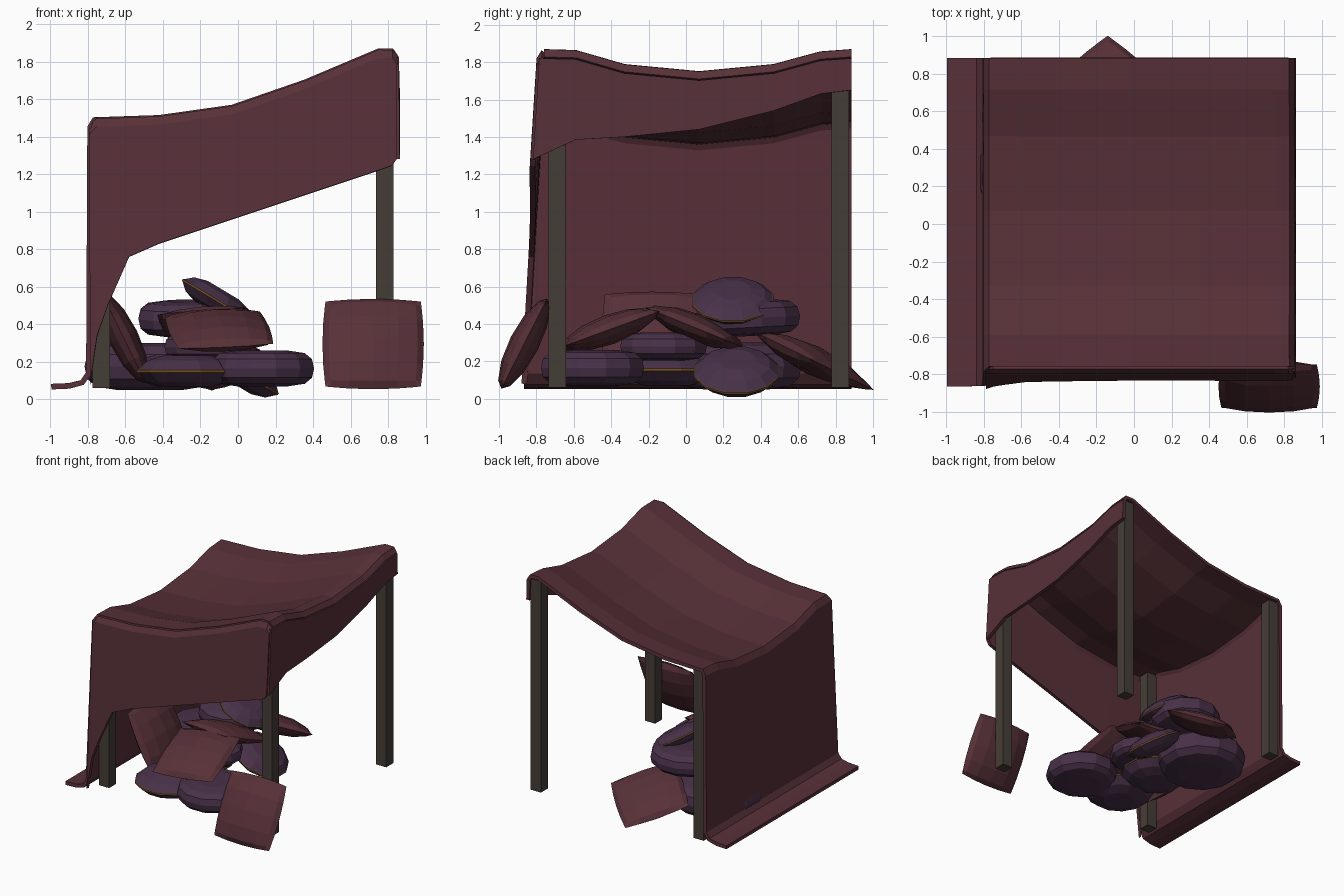
import bpy, bmesh, math
from mathutils import Matrix, Vector

if "Cube" in bpy.data.objects:
    bpy.data.objects.remove(bpy.data.objects["Cube"])


def material(name, rgb):
    m = bpy.data.materials.new(name)
    m.diffuse_color = (*rgb, 1)
    m.use_nodes = True
    m.node_tree.nodes["Principled BSDF"].inputs["Base Color"].default_value = m.diffuse_color
    return m


CLOTH = material("maroon cloth", (0.095, 0.030, 0.039))
PURPLE = material("purple cushion", (0.066, 0.031, 0.066))
GOLD = material("gold piping", (0.16, 0.075, 0.022))
WOOD = material("dark wood", (0.060, 0.047, 0.037))


def finish(name, bm, mats):
    me = bpy.data.meshes.new(name)
    bm.to_mesh(me)
    bm.free()
    for m in mats:
        me.materials.append(m)
    ob = bpy.data.objects.new(name, me)
    bpy.context.collection.objects.link(ob)
    return ob


def loft(bm, rows, closed=False):
    """Skin a list of point rows with quads."""
    vs = [[bm.verts.new(p) for p in r] for r in rows]
    faces = []
    n = len(rows[0])
    for i, (a, b) in enumerate(zip(vs, vs[1:])):
        for j in range(n if closed else n - 1):
            k = (j + 1) % n
            faces.append((i, bm.faces.new((a[j], a[k], b[k], b[j]))))
    return vs, faces


def sheet(name, rows):
    bm = bmesh.new()
    loft(bm, rows)
    ob = finish(name, bm, [CLOTH])
    mod = ob.modifiers.new("thickness", 'SOLIDIFY')
    mod.thickness = 0.03
    mod.offset = 0


def place(ob, loc, rx=0, ry=0, rz=0):
    """Spin about own axis first, then tilt, then move."""
    m = Matrix.Translation(loc)
    for ang, ax in ((rx, 'X'), (ry, 'Y'), (rz, 'Z')):
        m = m @ Matrix.Rotation(math.radians(ang), 4, ax)
    ob.matrix_world = m


def round_cushion(name, r, t, loc, rx=0, ry=0, rz=0, piped=False, seg=12):
    if piped:   # lens with a gold seam at the rim
        half = [(0.45, 0.5), (0.78, 0.34), (0.98, 0.05)]
        prof = half + [(1.0, 0.04), (1.0, -0.04)]
    else:       # fat pouffe
        half = [(0.5, 0.5), (0.82, 0.43), (0.96, 0.26)]
        prof = half + [(1.0, 0.0)]
    prof += [(a, -b) for a, b in reversed(half)]
    bm = bmesh.new()
    rows = [[(r * a * math.cos(2 * math.pi * (k + .5) / seg),
              r * a * math.sin(2 * math.pi * (k + .5) / seg), t * b)
             for k in range(seg)] for a, b in prof]
    vs, faces = loft(bm, rows, True)
    bm.faces.new(vs[0])
    bm.faces.new(vs[-1])
    if piped:
        for i, f in faces:
            f.material_index = int(i in (2, 3, 4))
    bmesh.ops.recalc_face_normals(bm, faces=bm.faces)
    place(finish(name, bm, [PURPLE, GOLD]), loc, rx, ry, rz)


def square_pillow(name, size, t, loc, rx=0, ry=0, rz=0):
    steps = (-1, -0.88, -0.5, 0, 0.5, 0.88, 1)
    bm = bmesh.new()
    for s in (1, -1):
        rows = [[(size / 2 * u * (1 - 0.06 * v * v),
                  size / 2 * v * (1 - 0.06 * u * u),
                  s * t / 2 * ((1 - u * u) * (1 - v * v)) ** 0.55)
                 for u in steps] for v in steps]
        loft(bm, rows)
    bmesh.ops.remove_doubles(bm, verts=bm.verts, dist=1e-4)
    bmesh.ops.recalc_face_normals(bm, faces=bm.faces)
    place(finish(name, bm, [CLOTH]), loc, rx, ry, rz)


# Corner posts
for side, x, top in (("left", -0.728, 1.47), ("right", 0.782, 1.83)):
    for end, y in (("front", -0.688), ("back", 0.825)):
        bm = bmesh.new()
        bmesh.ops.create_cube(bm, size=1, matrix=Matrix.Translation((x, y, (top + .06) / 2))
                              @ Matrix.Diagonal((.094, .094, top - .06, 1)))
        finish(f"{end}_{side}_post", bm, [WOOD])

# Canopy roof and left wall: one profile swept front to back with a sag
depth = [-0.76, -0.59, -0.33, 0.07, 0.47, 0.72, 0.885]
sag = [0, 0.005, 0.08, 0.118, 0.08, 0.012, 0]
wall = [(-0.995, 0.068), (-0.9, 0.072), (-0.83, 0.09), (-0.795, 0.14), (-0.788, 1.45)]
roof = [(-0.765, 1.49), (-0.42, 1.50), (-0.03, 1.555), (0.36, 1.69),
        (0.75, 1.855), (0.82, 1.855), (0.842, 1.82)]


def drape_y(drop):
    return -0.785 - 0.058 * drop


rows = []
for i, (y, s) in enumerate(zip(depth, sag)):
    row = [(x, y if i else drape_y(1.45 - z), z - (s if z > 1 else 0)) for x, z in wall]
    rows.append(row + [(x, y, z - s) for x, z in roof])
sheet("canopy_and_left_wall", rows)

# Front drape with slanted hem
hem = [(-0.788, 1.45, 0.08), (-0.75, 1.49, 0.34), (-0.69, 1.49, 0.51), (-0.58, 1.495, 0.76),
       (-0.42, 1.50, 0.83), (-0.03, 1.555, 0.96), (0.36, 1.69, 1.09),
       (0.75, 1.855, 1.22), (0.82, 1.855, 1.245), (0.845, 1.82, 1.28)]
sheet("front_drape", [[(x, -0.76, t) for x, t, b in hem],
                      [(x, -0.785, t - 0.04) for x, t, b in hem],
                      [(x, drape_y(t - b), b) for x, t, b in hem]])

# Right drape
low = [1.28, 1.385, 1.40, 1.44, 1.54, 1.63, 1.65]
sheet("right_drape", [[(0.842, y if i else -0.785, 1.82 - s) for i, (y, s) in enumerate(zip(depth, sag))],
                      [(0.847, y if i else -0.818, b) for i, (y, b) in enumerate(zip(depth, low))]])

# Round cushions
round_cushion("front_right_pouffe", 0.285, 0.19, (0.13, -0.50, 0.165))
round_cushion("large_back_pouffe", 0.36, 0.25, (-0.47, 0.27, 0.175))
round_cushion("upper_pouffe", 0.29, 0.19, (-0.25, 0.33, 0.43), rx=3)
round_cushion("front_left_cushion", 0.28, 0.17, (-0.27, -0.50, 0.15), piped=True)
round_cushion("middle_cushion", 0.28, 0.17, (-0.31, -0.10, 0.155), piped=True)
round_cushion("inner_pouffe", 0.24, 0.15, (-0.16, -0.12, 0.28))
round_cushion("right_tilted_cushion", 0.235, 0.15, (0.02, 0.27, 0.145), ry=31, piped=True)
round_cushion("top_cushion", 0.225, 0.13, (-0.11, 0.25, 0.525), ry=31, piped=True)

# Square pillows
square_pillow("post_pillow", 0.54, 0.16, (0.72, -0.865, 0.295), rx=63)
square_pillow("wall_pillow", 0.54, 0.16, (-0.61, -0.18, 0.33), ry=64)
square_pillow("front_pillow", 0.54, 0.16, (-0.10, -0.41, 0.37), rx=20, rz=8)
square_pillow("middle_pillow", 0.52, 0.15, (-0.14, 0.05, 0.38), rx=-22, rz=-12)
square_pillow("back_pillow", 0.54, 0.16, (-0.14, 0.68, 0.205), rx=-26, rz=45)
